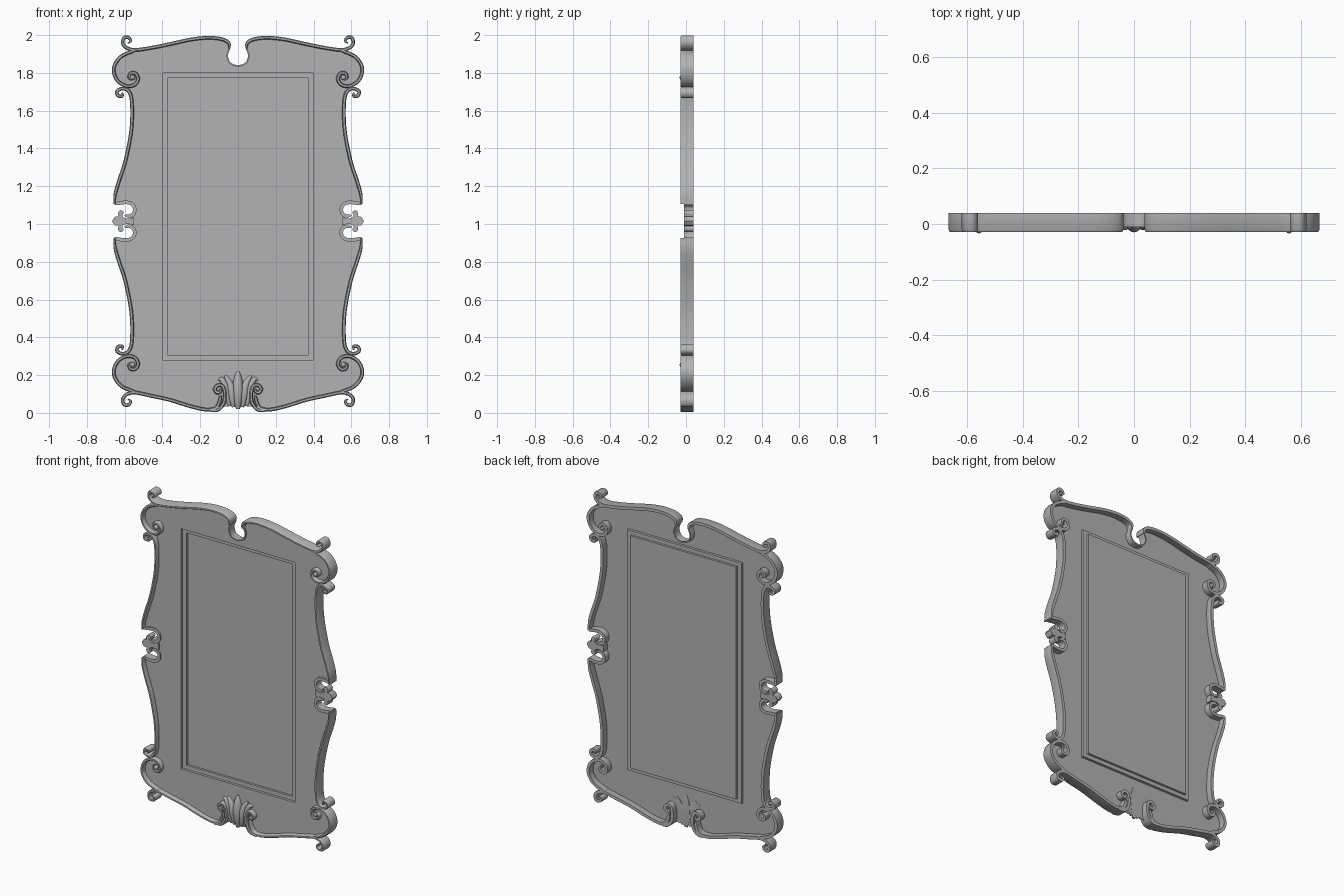
import bpy, bmesh, math
from mathutils import Vector

if "Cube" in bpy.data.objects:
    bpy.data.objects.remove(bpy.data.objects["Cube"], do_unlink=True)

grey = bpy.data.materials.new("plain grey")
grey.use_nodes = True
grey.diffuse_color = (0.45, 0.45, 0.45, 1)
grey.node_tree.nodes["Principled BSDF"].inputs["Base Color"].default_value = grey.diffuse_color

MID = 1.015      # height the frame is mirrored about
STEPS = 6        # samples between two path points


def smooth(points):
    """Curve through the points, with STEPS samples per span."""
    p = [Vector(q) for q in points]
    p = [2 * p[0] - p[1]] + p + [2 * p[-1] - p[-2]]
    out = []
    for a, b, c, d in zip(p, p[1:], p[2:], p[3:]):
        for i in range(STEPS):
            t = i / STEPS
            out.append(0.5 * (2 * b + (c - a) * t + (2 * a - 5 * b + 4 * c - d) * t * t
                              + (3 * b - a - 3 * c + d) * t ** 3))
    return out + [p[-2]]


def flip(path, x=1, low=False):
    return [Vector((x * q.x, 2 * MID - q.y if low else q.y)) for q in path]


def finish(name, bm, angle=35, closed=True):
    if closed:
        bmesh.ops.recalc_face_normals(bm, faces=bm.faces[:])
    mesh = bpy.data.meshes.new(name)
    bm.to_mesh(mesh)
    bm.free()
    mesh.materials.append(grey)
    obj = bpy.data.objects.new(name, mesh)
    bpy.context.collection.objects.link(obj)
    bpy.ops.object.select_all(action="DESELECT")
    obj.select_set(True)
    bpy.context.view_layer.objects.active = obj
    bpy.ops.object.shade_smooth_by_angle(angle=math.radians(angle))
    return obj


def sweep(bm, path, profile, width, dome=False):
    """Run a closed (side, depth) profile along a path in the front plane."""
    rings = []
    last = len(path) - 1
    for i, q in enumerate(path):
        d = (path[min(i + 1, last)] - path[max(i - 1, 0)]).normalized()
        w = width(i / last)
        k = w / 0.03 if dome else 1
        rings.append([bm.verts.new((q.x - d.y * s * w, y * k, q.y + d.x * s * w))
                      for s, y in profile])
    n = len(profile)
    for a, b in zip(rings, rings[1:]):
        for j in range(n):
            bm.faces.new((a[j], a[(j + 1) % n], b[(j + 1) % n], b[j]))
    bm.faces.new(rings[0])
    bm.faces.new(rings[-1])


def moulding(name, path, width, heights, profile, dome=False):
    """Sweep a path on both sides, at the top and/or bottom."""
    bm = bmesh.new()
    for x in (1, -1):
        for low in heights:
            sweep(bm, flip(path, x, low), profile, width, dome)
    return finish(name, bm)


RIM = [(-1, 0.04), (-1, -0.02), (-0.5, -0.028), (0.5, -0.028), (1, -0.02), (1, 0.04)]
LOW_RIM = [(-1, 0.04), (-1, -0.01), (1, -0.01), (1, 0.04)]
DOME = [(math.cos(a), 0.006 - 0.036 * math.sin(a))
        for a in [math.pi * i / 8 for i in range(9)]]


def taper(start, end):
    return lambda t: 0.0095 * min(1, start + t * 6, end + (1 - t) * 4)


# Edge paths of the upper right quarter
curl = [(.59, 1.933), (.61, 1.958), (.602, 1.986), (.578, 1.986), (.568, 1.968), (.583, 1.957)]
top = [(.045, 1.93), (.05, 1.96), (.09, 1.98), (.16, 1.986), (.25, 1.977), (.36, 1.953),
       (.46, 1.933), (.545, 1.922)]
notch = smooth([(0, 1.835), (.04, 1.85), (.057, 1.89), (.045, 1.93)])
corner = smooth([(.545, 1.92), (.615, 1.89), (.652, 1.845), (.657, 1.80), (.635, 1.755),
                 (.59, 1.73), (.548, 1.737), (.529, 1.768), (.543, 1.797), (.568, 1.797),
                 (.577, 1.775), (.563, 1.762)])
side = smooth([(.612, 1.697), (.613, 1.678), (.635, 1.68), (.64, 1.703), (.61, 1.717),
               (.577, 1.70), (.562, 1.64), (.565, 1.50), (.595, 1.34), (.63, 1.23),
               (.65, 1.16), (.655, 1.105)])
hook = smooth([(.655, 1.105), (.615, 1.113), (.575, 1.112), (.55, 1.092), (.55, 1.06),
               (.572, 1.042), (.60, 1.047)])
bottom = [(.10, .03), (.15, .017), (.20, .022), (.27, .04), (.36, .068), (.46, .09), (.545, .107)]
top_path = smooth(top + curl)
bottom_path = smooth(bottom + [(x, 2 * MID - z) for x, z in curl])

# Raised scrolled rim
both = (False, True)
moulding("top_rim", top_path, taper(.5, .35), (False,), RIM)
moulding("bottom_rim", bottom_path, taper(.8, .35), (False,), RIM)
moulding("corner_scrolls", corner, taper(.8, .35), both, RIM)
moulding("side_rims", side, taper(.35, .5), both, RIM)
moulding("side_hooks", hook, taper(.6, .5), both, LOW_RIM)
moulding("notch_edge", notch, lambda t: .004, (False,), LOW_RIM)

# Round eyes in the corner scrolls
bm = bmesh.new()
for x in (1, -1):
    for z in (1.775, 2 * MID - 1.775):
        geo = bmesh.ops.create_uvsphere(bm, u_segments=12, v_segments=8, radius=.014)
        bmesh.ops.translate(bm, verts=geo["verts"], vec=(x * .558, -.02, z))
finish("scroll_eyes", bm)

# Backing sheet with a stepped recess for the picture
half = notch + top_path[1:(len(top) - 1) * STEPS] + corner[:5 * STEPS + 1]
half += side[5 * STEPS:] + hook[1:5 * STEPS + 1]
half += flip(hook[1:5 * STEPS + 1], low=True)[::-1] + flip(side[5 * STEPS:], low=True)[::-1]
half += flip(corner[1:5 * STEPS + 1], low=True)[::-1]
half += bottom_path[:(len(bottom) - 1) * STEPS + 1][::-1] + [Vector((0, .04))]
outline = half + flip(half[1:-1], -1)[::-1]
bm = bmesh.new()


def ring(w, low, high, y):
    return [bm.verts.new((a, y, b)) for a, b in ((-w, low), (w, low), (w, high), (-w, high))]


loops = [[bm.verts.new((q.x, 0, q.y)) for q in outline], ring(.40, .28, 1.80, 0)]
edges = [bm.edges.new((lp[i - 1], lp[i])) for lp in loops for i in range(len(lp))]
bmesh.ops.triangle_fill(bm, use_beauty=True, edges=edges, normal=(0, -1, 0))
steps = [loops[1], ring(.40, .28, 1.80, .016), ring(.37, .305, 1.775, .016),
         ring(.37, .305, 1.775, .03)]
for a, b in zip(steps, steps[1:]):
    for i in range(4):
        bm.faces.new((a[i - 1], a[i], b[i], b[i - 1]))
bm.faces.new(steps[-1])
finish("backing_panel", bm, 20)

# Three-lobed finials at mid height on both sides
lobe = smooth([(.55, 1.035), (.59, 1.03), (.612, 1.043), (.605, 1.062), (.622, 1.073),
               (.636, 1.058), (.634, 1.04), (.652, 1.037), (.667, MID)])
shape = lobe + flip(lobe, low=True)[-2::-1]
bm = bmesh.new()
for x in (1, -1):
    face = bm.faces.new([bm.verts.new((q.x, .04, q.y)) for q in flip(shape, x)])
    new = bmesh.ops.extrude_face_region(bm, geom=[face])["geom"]
    bmesh.ops.translate(bm, vec=(0, -.05, 0),
                        verts=[v for v in new if isinstance(v, bmesh.types.BMVert)])
finish("side_finials", bm)


def leaf(t):
    return .003 + .027 * math.sin(math.pi * min(1, t * .92 + .06)) ** .8


# Shell ornament: centre leaf, two pairs of side leaves, scrolled stems
bm = bmesh.new()
sweep(bm, smooth([(0, .02), (0, .09), (0, .16), (0, .222)]), DOME, leaf, True)
finish("shell_centre_leaf", bm)
moulding("shell_inner_leaves", smooth([(.025, .03), (.032, .09), (.042, .15), (.07, .20)]),
         lambda t: leaf(t) * .75, (False,), DOME, True)
moulding("shell_outer_leaves", smooth([(.045, .035), (.055, .08), (.062, .13), (.085, .175),
                                       (.105, .175)]),
         lambda t: leaf(t) * .6, (False,), DOME, True)
stem = smooth([(.14, .009), (.10, .02), (.075, .055), (.07, .10), (.08, .14), (.105, .147),
               (.122, .128), (.112, .108), (.093, .113), (.094, .128)])
moulding("shell_scrolls", stem, taper(.6, .4), (False,), RIM)
moulding("shell_stems", smooth([(.145, .007), (.115, .028), (.098, .06), (.092, .095)]),
         taper(.4, .3), (False,), RIM)
